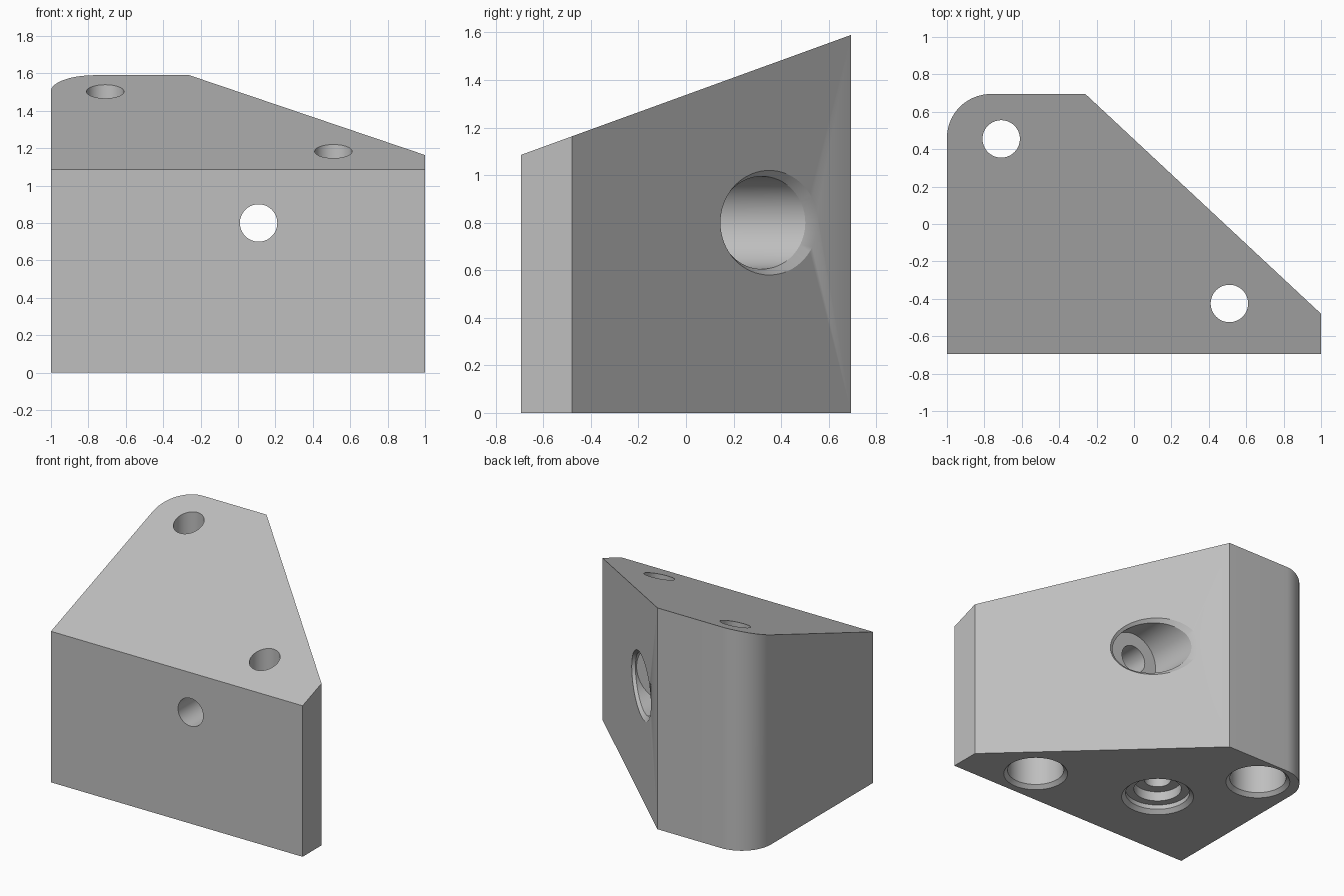
import bpy, bmesh, math
from mathutils import Vector

if "Cube" in bpy.data.objects:
    bpy.data.objects.remove(bpy.data.objects["Cube"])

grey = bpy.data.materials.new("plain grey")
grey.use_nodes = True
color = (0.52, 0.52, 0.52, 1)
grey.diffuse_color = color
grey.node_tree.nodes["Principled BSDF"].inputs["Base Color"].default_value = color


def make_object(name, bm):
    bmesh.ops.recalc_face_normals(bm, faces=bm.faces)
    mesh = bpy.data.meshes.new(name)
    bm.to_mesh(mesh)
    bm.free()
    mesh.materials.append(grey)
    obj = bpy.data.objects.new(name, mesh)
    bpy.context.collection.objects.link(obj)
    return obj


def lathe(name, profile, place, sides=64):
    """Closed turned solid; place maps ring offsets and profile to space."""
    bm = bmesh.new()
    rings = []
    for radius, height, *tilt in profile:
        ring = []
        for i in range(sides):
            a = 2 * math.pi * i / sides
            ring.append(bm.verts.new(place(radius * math.cos(a), radius * math.sin(a), height, tilt)))
        rings.append(ring)
    for low, high in zip(rings, rings[1:]):
        for i in range(sides):
            j = (i + 1) % sides
            bm.faces.new((low[i], low[j], high[j], high[i]))
    bm.faces.new(rings[0])
    bm.faces.new(rings[-1])
    return make_object(name, bm)


def upright(cx, cy):
    return lambda u, v, h, tilt: Vector((cx + u, cy + v, h))


# Block: plan outline with one rounded corner, under a sloping top
HALF = 0.695
outline = [(-1, -HALF), (1, -HALF), (1, -0.48), (-0.26, HALF)]
R = 0.235
for i in range(17):
    a = math.pi / 2 * (1 + i / 16)
    outline.append((-1 + R + R * math.cos(a), HALF - R + R * math.sin(a)))

bm = bmesh.new()
bottom = [bm.verts.new((x, y, 0)) for x, y in outline]
top = [bm.verts.new((x, y, 1.085 + (y + HALF) * 0.505 / (2 * HALF))) for x, y in outline]
bm.faces.new(bottom)
bm.faces.new(top)
for i in range(len(outline)):
    j = (i + 1) % len(outline)
    bm.faces.new((bottom[i], bottom[j], top[j], top[i]))
block = make_object("wedge_block", bm)

# Vertical bolt holes, counterbored and chamfered from below
bolt = [(0.236, -0.02), (0.19, 0.026), (0.19, 0.5), (0.1, 0.5), (0.1, 2)]
cutters = [lathe("bolt_hole_cutter", bolt, upright(x, y))
           for x, y in ((-0.71, 0.455), (0.51, -0.425))]

# Stepped blind socket in the underside
socket = [(0.263, -0.02), (0.216, 0.027), (0.216, 0.06), (0.16, 0.06),
          (0.16, 0.13), (0.09, 0.13), (0.09, 0.4)]
cutters.append(lathe("socket_cutter", socket, upright(-0.32, -0.134)))

# Horizontal hole, counterbored from the diagonal face with a rim parallel to it
SLOPE = (HALF + 0.48) / 1.26


def level(u, v, h, tilt):
    return Vector((0.11 + u, h - (SLOPE * u if tilt else 0), 0.8 + v))


cross = [(0.1, -1), (0.1, 0.125), (0.195, 0.125), (0.195, 0.32, 1), (0.245, 0.38, 1)]
cutters.append(lathe("cross_hole_cutter", cross, level))

# Cut the holes
bpy.context.view_layer.objects.active = block
for cutter in cutters:
    cutter.hide_render = True
    mod = block.modifiers.new("hole", "BOOLEAN")
    mod.operation = "DIFFERENCE"
    mod.solver = "EXACT"
    mod.object = cutter
    bpy.ops.object.modifier_apply(modifier=mod.name)
    bpy.data.objects.remove(cutter)

bpy.ops.object.select_all(action="DESELECT")
block.select_set(True)
bpy.ops.object.shade_smooth_by_angle(angle=math.radians(25))
